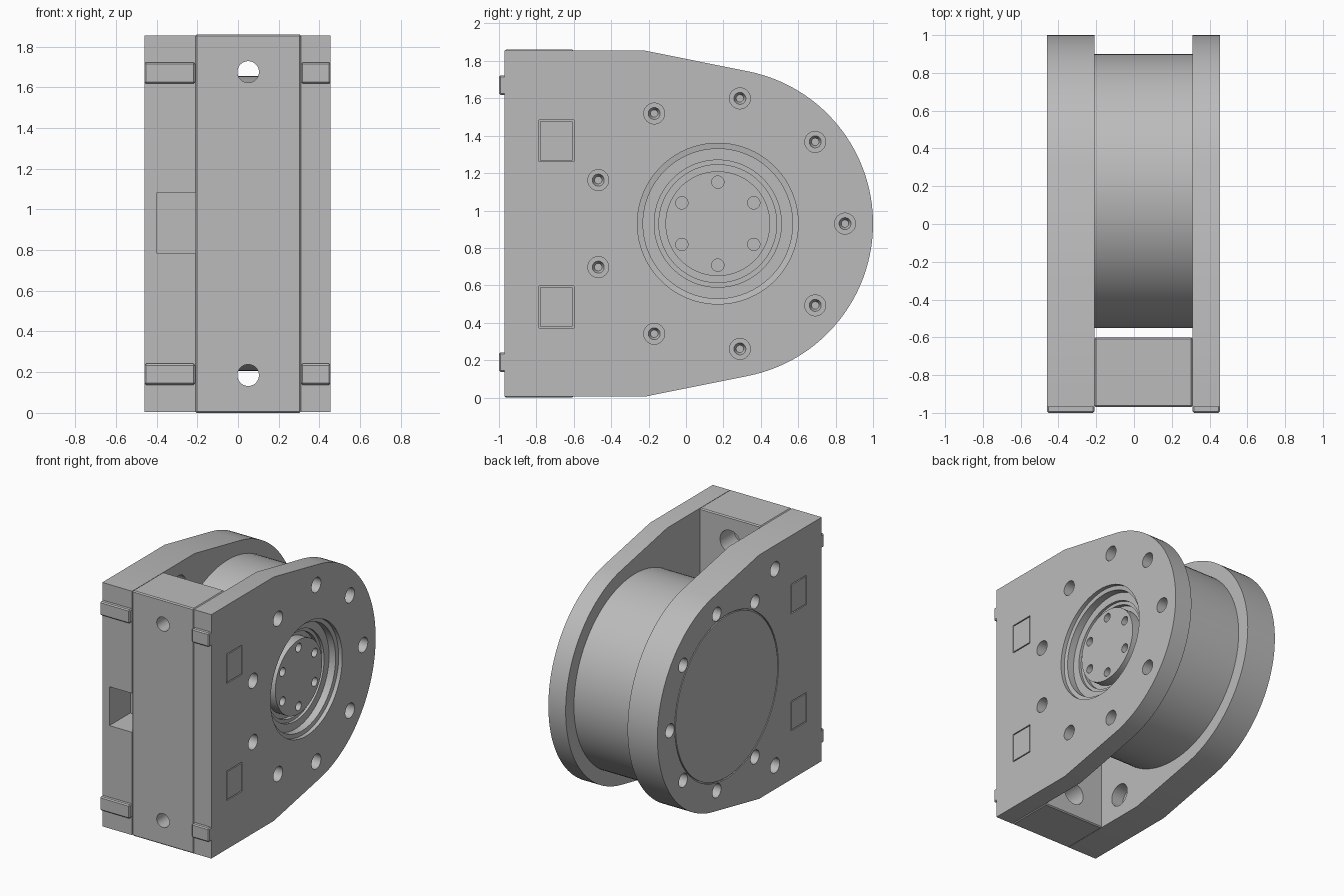
import bpy, bmesh, math
from mathutils import Vector, Matrix

if "Cube" in bpy.data.objects:
    bpy.data.objects.remove(bpy.data.objects["Cube"])

grey = bpy.data.materials.new("light_grey")
grey.diffuse_color = (0.50, 0.50, 0.50, 1)
grey.use_nodes = True
grey.node_tree.nodes["Principled BSDF"].inputs["Base Color"].default_value = grey.diffuse_color
CY, CZ = 0.17, 0.93          # drum axis
R = 0.83                     # rounded end radius of the plates
LX, RX = -0.46, 0.455        # outer faces of the two plates
IL, IR = -0.21, 0.31         # inner faces of the two plates


def box(bm, lo, hi):
    ret = bmesh.ops.create_cube(bm, size=1)
    for v in ret["verts"]:
        v.co = Vector([lo[i] + (v.co[i] + 0.5) * (hi[i] - lo[i]) for i in range(3)])


def lathe(bm, profile, loc, axis, seg=40, scale=(1, 1), closed=False):
    """Spin (radius, height) points about an axis; closed makes a ring."""
    m = Matrix.Translation(loc) @ Vector(axis).to_track_quat('Z', 'Y').to_matrix().to_4x4()
    rings = []
    for r, h in profile:
        ring = []
        for i in range(seg):
            a = 2 * math.pi * (i + 0.5) / seg
            ring.append(bm.verts.new(m @ Vector((r * math.cos(a) * scale[0],
                                                 r * math.sin(a) * scale[1], h))))
        rings.append(ring)
    n = len(rings)
    faces = []
    for k in range(n if closed else n - 1):
        a, b = rings[k], rings[(k + 1) % n]
        for i in range(seg):
            j = (i + 1) % seg
            faces.append(bm.faces.new((a[i], a[j], b[j], b[i])))
    if not closed:
        faces += [bm.faces.new(rings[0]), bm.faces.new(rings[-1])]
    bmesh.ops.recalc_face_normals(bm, faces=faces)


def finish(name, bm, cutter=None, bevel=0):
    def make(n, b):
        bmesh.ops.recalc_face_normals(b, faces=b.faces[:])
        me = bpy.data.meshes.new(n)
        b.to_mesh(me)
        b.free()
        o = bpy.data.objects.new(n, me)
        bpy.context.collection.objects.link(o)
        me.materials.append(grey)
        return o
    ob = make(name, bm)
    bpy.ops.object.select_all(action='DESELECT')
    bpy.context.view_layer.objects.active = ob
    ob.select_set(True)
    if bevel:
        md = ob.modifiers.new("bevel", 'BEVEL')
        md.width, md.segments = bevel, 1
        bpy.ops.object.modifier_apply(modifier=md.name)
    if cutter:
        cut = make(name + "_cutter", cutter)
        cut.hide_render = True
        md = ob.modifiers.new("cut", 'BOOLEAN')
        md.operation, md.solver, md.object = 'DIFFERENCE', 'EXACT', cut
        bpy.ops.object.modifier_apply(modifier=md.name)
        bpy.data.objects.remove(cut)
    bpy.ops.object.shade_smooth_by_angle(angle=math.radians(25))


def plate(x0, x1):
    """Side plate: square front, sloping shoulders, round back."""
    a0 = math.radians(78.7)
    pts = [(-0.97, 1.855), (-0.97, 0.005), (-0.22, 0.005)]
    for i in range(65):
        a = -a0 + 2 * a0 * i / 64
        pts.append((CY + R * math.cos(a), CZ + R * math.sin(a)))
    pts.append((-0.22, 1.855))
    bm = bmesh.new()
    f = bm.faces.new([bm.verts.new((x0, y, z)) for y, z in pts])
    ext = bmesh.ops.extrude_face_region(bm, geom=[f])
    for v in ext["geom"]:
        if isinstance(v, bmesh.types.BMVert):
            v.co.x = x1
    return bm


def bolt_circle(r, angles):
    return [(CY + r * math.cos(math.radians(a)), CZ + r * math.sin(math.radians(a)))
            for a in angles]


def windows(bm, x, axis):
    """Thin square grooves outlining the inset panels."""
    q = math.sqrt(2)
    for z in (0.485, 1.373):
        lathe(bm, [(q, 0.02), (q, -0.012), (0.93 * q, -0.012), (0.93 * q, 0.02)],
              (x, -0.693, z), axis, 4, (0.093, 0.112), True)


# right plate: stepped bearing recess, bolts, panels
bm, cut = plate(IR, RX), bmesh.new()
lathe(cut, [(0.43, 0.02), (0.43, -0.03), (0.40, -0.035), (0.40, -0.09), (0.34, -0.09),
            (0.34, -0.11), (0.315, -0.11), (0.315, -0.2)], (RX, CY, CZ), (1, 0, 0), 72)
for y, z in bolt_circle(0.68, range(0, 360, 40)):
    lathe(cut, [(0.056, 0.02), (0.056, -0.09), (0.032, -0.09), (0.02, -0.12)],
          (RX, y, z), (1, 0, 0), 28)
windows(cut, RX, (1, 0, 0))
finish("right_plate", bm, cut)

# left plate: cover groove, bolts, cross holes, front pocket
bm, cut = plate(LX, IL), bmesh.new()
lathe(cut, [(0.621, 0.02), (0.621, -0.012), (0.612, -0.012), (0.612, 0.02)],
      (LX, CY, CZ), (-1, 0, 0), 72, closed=True)
for y, z in bolt_circle(0.68, (-120, -80, -40, 0, 40, 80, 120)):
    lathe(cut, [(0.052, 0.02), (0.052, -0.1)], (LX, y, z), (-1, 0, 0), 28)
for z in (0.185, 1.675):
    lathe(cut, [(0.056, 0.02), (0.056, -0.15), (0.085, -0.15), (0.085, -0.3)],
          (LX, -0.41, z), (-1, 0, 0), 32)
windows(cut, LX, (-1, 0, 0))
box(cut, (-0.40, -1.1, 0.785), (-0.15, -0.72, 1.08))
finish("left_plate", bm, cut)

# front spacer block with two counterbored holes
bm, cut = bmesh.new(), bmesh.new()
box(bm, (IL, -0.97, 0), (IR, -0.6, 1.86))
for z in (0.185, 1.675):
    lathe(cut, [(0.085, 0.02), (0.085, -0.17), (0.053, -0.17), (0.053, -0.5)],
          (0.05, -0.6, z), (0, 1, 0), 32)
finish("spacer_block", bm, cut, 0.008)

# drum between the plates
bm = bmesh.new()
lathe(bm, [(0.725, IL - 0.005), (0.725, IR + 0.005)], (0, CY + 0.005, CZ), (1, 0, 0), 96)
finish("drum", bm)

# hub disc with six screw holes
bm, cut = bmesh.new(), bmesh.new()
lathe(bm, [(0.28, 0.30), (0.28, 0.39)], (0, CY, CZ), (1, 0, 0), 64)
for y, z in bolt_circle(0.222, range(30, 390, 60)):
    lathe(cut, [(0.033, 0.02), (0.033, -0.06)], (0.39, y, z), (1, 0, 0), 24)
finish("hub_disc", bm, cut)

# front locating tabs
bm = bmesh.new()
for x0, x1 in ((LX, IL), (IR, RX)):
    for z in (0.19, 1.67):
        box(bm, (x0, -1.0, z - 0.052), (x1, -0.96, z + 0.052))
finish("locating_tabs", bm, None, 0.008)
